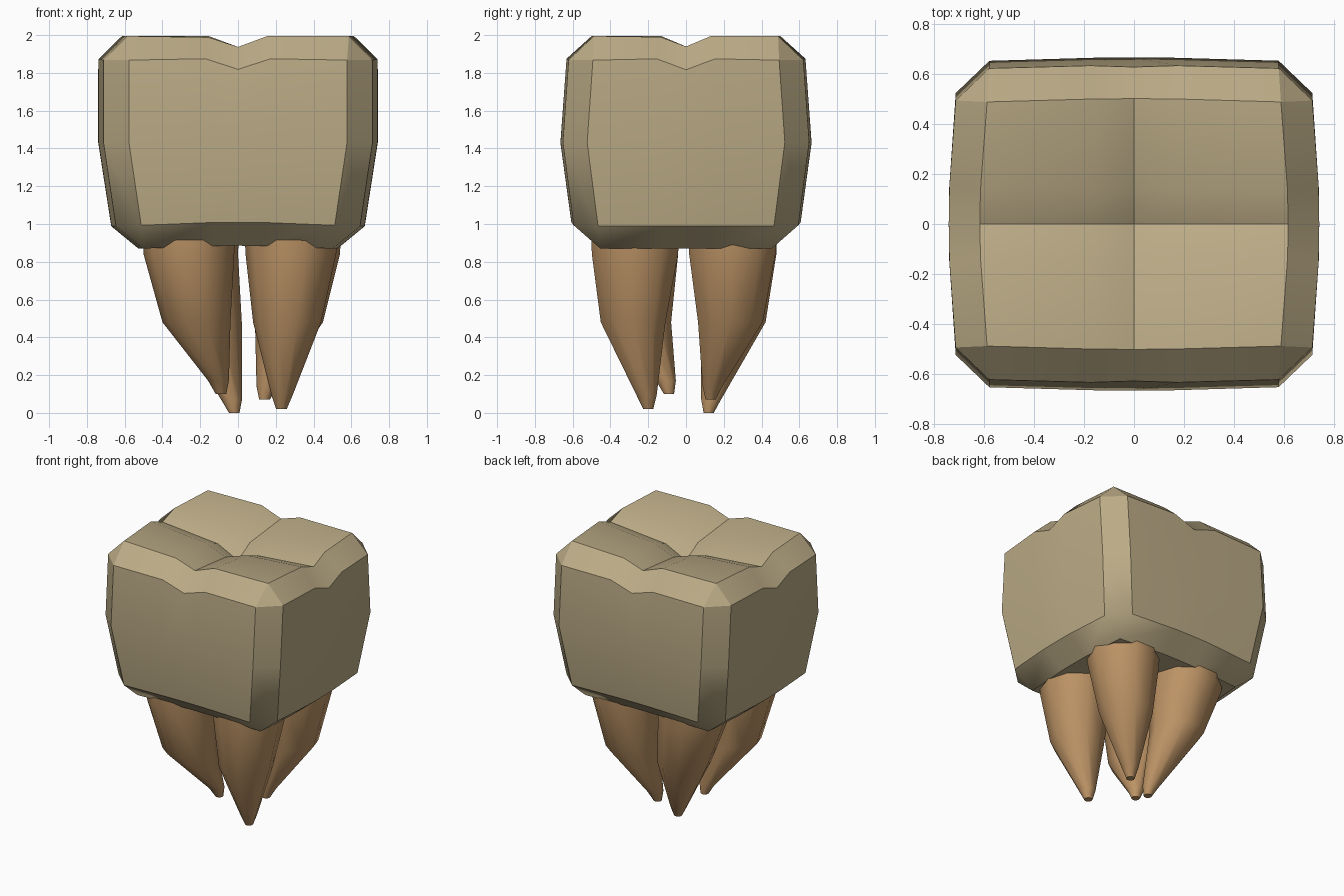
import bpy, bmesh, math
from mathutils import Vector

if "Cube" in bpy.data.objects:
    bpy.data.objects.remove(bpy.data.objects["Cube"])


def finish(name, bm, mat, angle):
    bmesh.ops.recalc_face_normals(bm, faces=bm.faces)
    me = bpy.data.meshes.new(name)
    bm.to_mesh(me)
    bm.free()
    ob = bpy.data.objects.new(name, me)
    bpy.context.collection.objects.link(ob)
    me.materials.append(mat)
    bpy.ops.object.select_all(action='DESELECT')
    ob.select_set(True)
    bpy.context.view_layer.objects.active = ob
    bpy.ops.object.shade_smooth_by_angle(angle=math.radians(angle))
    return ob


def material(name, col):
    m = bpy.data.materials.new(name)
    m.diffuse_color = (*col, 1)
    m.use_nodes = True
    m.node_tree.nodes["Principled BSDF"].inputs["Base Color"].default_value = m.diffuse_color
    return m


enamel = material("enamel", (0.50, 0.41, 0.24))
dentine = material("dentine", (0.50, 0.29, 0.13))

# Crown: box shell on a 5 x 5 x 3 lattice, with bulging sides and a grooved top
STEPS = [-1, -0.22, 0, 0.22, 1]
HALF_X = [0.652, 0.74, 0.74]
HALF_Y = [0.59, 0.665, 0.625]
LEVELS = [0.865, 1.43, 1.99]


def crown_point(i, j, k):
    u, v = STEPS[i], STEPS[j]
    x = HALF_X[k] * u * (1 - 0.05 * v * v)
    y = HALF_Y[k] * v * (1 - 0.025 * u * u)
    z = LEVELS[k]
    if k == 0:
        z += 0.02 * (1 - u * u)
    if k == 2:
        rank = sorted((min(abs(i - 2), 2), min(abs(j - 2), 2)))
        z = {(0, 0): 1.82, (0, 1): 1.90, (1, 1): 1.955,
             (0, 2): 1.95, (1, 2): 2.0, (2, 2): 1.99}[tuple(rank)]
    return Vector((x, y, z))


bm = bmesh.new()
grid = {}


def vert(*key):
    if key not in grid:
        grid[key] = bm.verts.new(crown_point(*key))
    return grid[key]


for a in range(4):
    for b in range(4):
        for k in (0, 2):
            bm.faces.new([vert(a, b, k), vert(a + 1, b, k), vert(a + 1, b + 1, k), vert(a, b + 1, k)])
    for k in range(2):
        for s in (0, 4):
            bm.faces.new([vert(a, s, k), vert(a + 1, s, k), vert(a + 1, s, k + 1), vert(a, s, k + 1)])
            bm.faces.new([vert(s, a, k), vert(s, a + 1, k), vert(s, a + 1, k + 1), vert(s, a, k + 1)])
bmesh.ops.recalc_face_normals(bm, faces=bm.faces)
rim = [e for e in bm.edges if e.calc_face_angle() > math.radians(60)]
bmesh.ops.bevel(bm, geom=rim, offset=0.125, offset_type='OFFSET', segments=1,
                profile=0.5, affect='EDGES', clamp_overlap=True)
finish("crown", bm, enamel, 32)


# Roots: tapering, bent tubes given as (x, y, z, radius) rings
def root(name, top, mid, tip):
    tx, ty, tz = tip
    knee = [tx + (mid[0] - tx) * 0.1, ty + (mid[1] - ty) * 0.1, tz + 0.07]
    rings = [(*top, 0.95, 0.245), (*top, 0.84, 0.24), (*mid, 0.48, 0.18),
             (*knee, 0.055), (tx, ty, tz, 0.028)]
    n = 10
    bm = bmesh.new()
    loops = [[bm.verts.new((x + r * math.cos(2 * math.pi * i / n),
                            y + r * math.sin(2 * math.pi * i / n), z))
              for i in range(n)] for x, y, z, r in rings]
    for lo, hi in zip(loops, loops[1:]):
        for i in range(n):
            bm.faces.new([lo[i], lo[(i + 1) % n], hi[(i + 1) % n], hi[i]])
    bm.faces.new(loops[0])
    bm.faces.new(loops[-1])
    finish(name, bm, dentine, 50)


root("front_right_root", (0.28, -0.27), (0.26, -0.28), (0.23, -0.20, 0.02))
root("front_left_root", (-0.26, -0.27), (-0.22, -0.25), (-0.09, -0.09, 0.10))
root("back_left_root", (-0.24, 0.25), (-0.16, 0.25), (-0.02, 0.12, 0.0))
root("back_right_root", (0.30, 0.245), (0.27, 0.235), (0.14, 0.13, 0.07))
